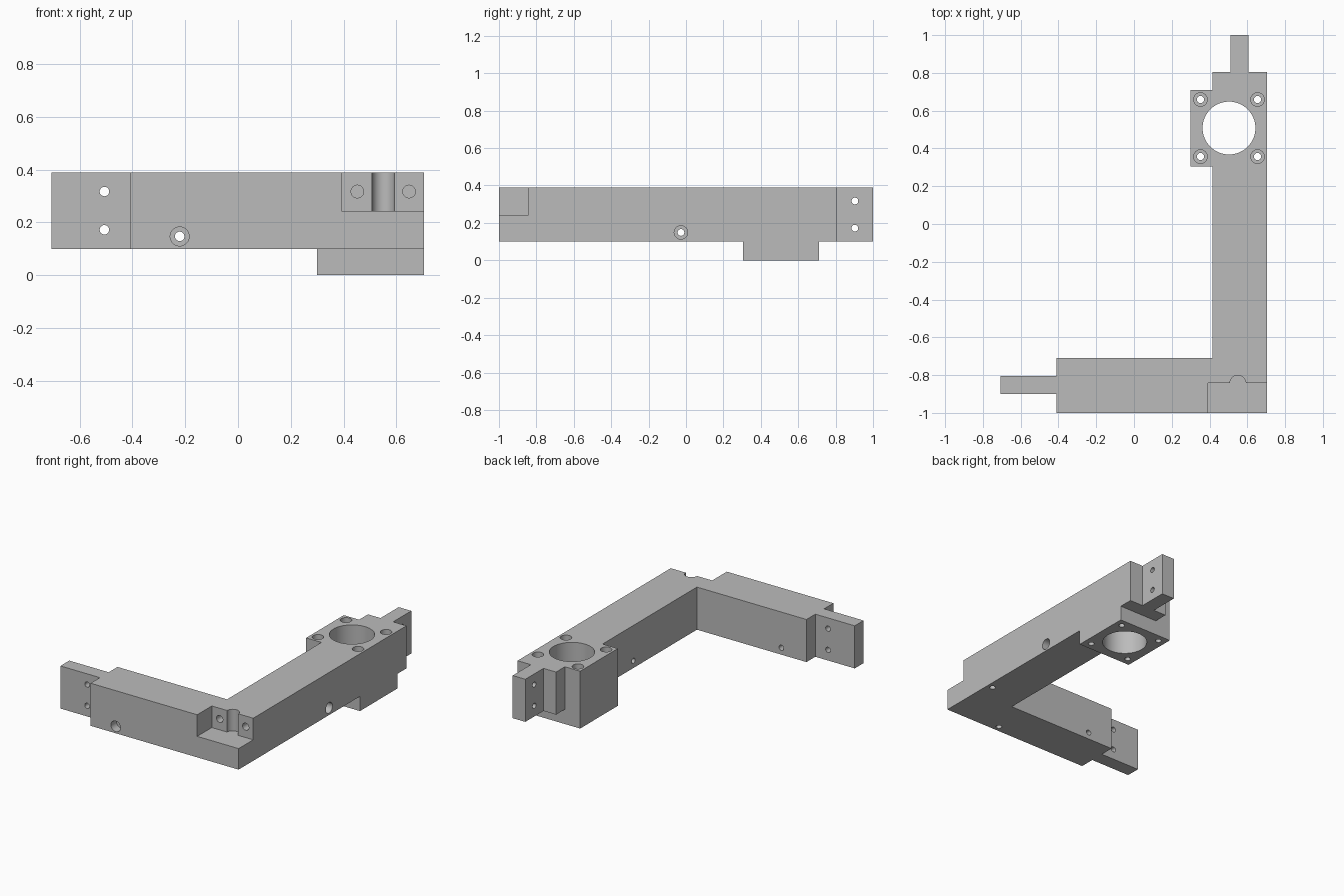
import bpy, bmesh
from mathutils import Vector

if "Cube" in bpy.data.objects:
    bpy.data.objects.remove(bpy.data.objects["Cube"])

Z0, Z1 = 0.1, 0.39          # bottom and top of the arms

metal = bpy.data.materials.new("grey_metal")
metal.diffuse_color = (0.5, 0.5, 0.5, 1)
metal.use_nodes = True
metal.node_tree.nodes["Principled BSDF"].inputs["Base Color"].default_value = metal.diffuse_color


def prism(name, points, z0, z1):
    """Extrude a flat outline between two heights."""
    bm = bmesh.new()
    face = bm.faces.new([bm.verts.new((x, y, z0)) for x, y in points])
    ext = bmesh.ops.extrude_face_region(bm, geom=[face])
    verts = [v for v in ext["geom"] if isinstance(v, bmesh.types.BMVert)]
    bmesh.ops.translate(bm, verts=verts, vec=(0, 0, z1 - z0))
    bmesh.ops.recalc_face_normals(bm, faces=bm.faces)
    mesh = bpy.data.meshes.new(name)
    bm.to_mesh(mesh)
    bm.free()
    mesh.materials.append(metal)
    ob = bpy.data.objects.new(name, mesh)
    bpy.context.collection.objects.link(ob)
    return ob


def box(name, x0, x1, y0, y1, z0, z1):
    return prism(name, [(x0, y0), (x1, y0), (x1, y1), (x0, y1)], z0, z1)


def rod(start, end, r, sides=32):
    """Cylindrical cutter between two points."""
    a, b = Vector(start), Vector(end)
    bpy.ops.mesh.primitive_cylinder_add(
        vertices=sides, radius=r, depth=(b - a).length, location=(a + b) / 2,
        rotation=(b - a).to_track_quat('Z', 'Y').to_euler())
    ob = bpy.context.object
    ob.name = "hole_cutter"
    ob.data.materials.append(metal)
    return ob


def combine(tool, operation='DIFFERENCE'):
    """Apply a boolean to the bracket and discard the tool."""
    mod = bracket.modifiers.new("bool", 'BOOLEAN')
    mod.operation, mod.solver, mod.object = operation, 'EXACT', tool
    bpy.context.view_layer.objects.active = bracket
    bpy.ops.object.modifier_apply(modifier=mod.name)
    bpy.data.objects.remove(tool)


# L-shaped bracket with a narrow tongue on each end and a side bump
bracket = prism("corner_bracket", [
    (-0.41, -1), (0.705, -1), (0.705, 0.805), (0.605, 0.805), (0.605, 1),
    (0.51, 1), (0.51, 0.805), (0.415, 0.805), (0.415, 0.71), (0.3, 0.71),
    (0.3, 0.305), (0.415, 0.305), (0.415, -0.71), (-0.41, -0.71),
    (-0.41, -0.805), (-0.707, -0.805), (-0.707, -0.9), (-0.41, -0.9)], Z0, Z1)

# Mounting pad hanging below the arm
combine(box("mounting_pad", 0.3, 0.705, 0.305, 0.71, 0, Z0), 'UNION')

# Large bore with four counterbored screw holes
cx, cy = 0.503, 0.508
combine(rod((cx, cy, -0.1), (cx, cy, 0.5), 0.14, 64))
for sx in (-1, 1):
    for sy in (-1, 1):
        x, y = cx + sx * 0.151, cy + sy * 0.151
        combine(rod((x, y, -0.1), (x, y, 0.5), 0.019))
        combine(rod((x, y, Z1 - 0.1), (x, y, 0.5), 0.036))

# Notch in the outer corner, with a vertical groove and two blind holes
combine(box("notch_cutter", 0.393, 0.8, -1.1, -0.843, 0.243, 0.5))
combine(rod((0.55, -0.843, 0.243), (0.55, -0.843, 0.5), 0.042, 48))
for x in (0.452, 0.648):
    combine(rod((x, -0.9, 0.317), (x, -0.7, 0.317), 0.024))

# Counterbored cross holes through both arms
combine(rod((-0.221, -1.1, 0.147), (-0.221, -0.6, 0.147), 0.018))
combine(rod((-0.221, -1.1, 0.147), (-0.221, -0.94, 0.147), 0.036))
combine(rod((0.8, -0.027, 0.149), (0.3, -0.027, 0.149), 0.018))
combine(rod((0.8, -0.027, 0.149), (0.645, -0.027, 0.149), 0.036))

# Pairs of pin holes through the tongues
for z in (0.172, 0.317):
    combine(rod((-0.506, -1, z), (-0.506, -0.7, z), 0.018))
    combine(rod((0.4, 0.903, z), (0.7, 0.903, z), 0.018))

# Blind holes in the underside near the corner
for x, y in ((0.665, -0.603), (0.314, -0.958)):
    combine(rod((x, y, 0), (x, y, 0.2), 0.019))

# Keep one material and smooth only the round walls
bracket.data.materials.clear()
bracket.data.materials.append(metal)
for p in bracket.data.polygons:
    p.material_index = 0
bpy.ops.object.select_all(action='DESELECT')
bracket.select_set(True)
bpy.context.view_layer.objects.active = bracket
bpy.ops.object.shade_smooth_by_angle(angle=0.5)
